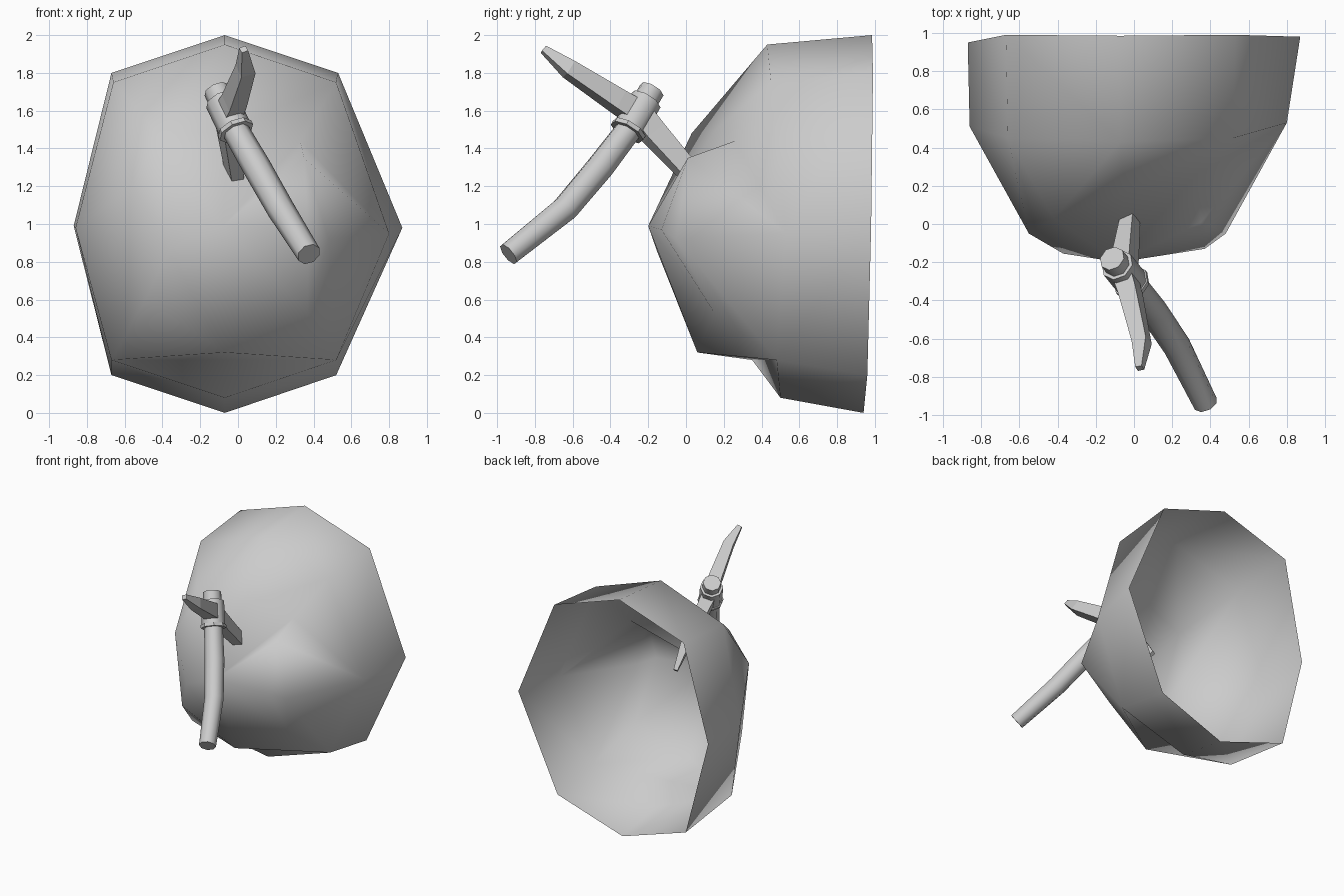
import bpy, bmesh, math
from mathutils import Vector

if "Cube" in bpy.data.objects:
    bpy.data.objects.remove(bpy.data.objects["Cube"])


def finish(bm, name, angle=None):
    bmesh.ops.recalc_face_normals(bm, faces=bm.faces[:])
    me = bpy.data.meshes.new(name)
    bm.to_mesh(me)
    bm.free()
    ob = bpy.data.objects.new(name, me)
    bpy.context.collection.objects.link(ob)
    if angle:
        bpy.ops.object.select_all(action='DESELECT')
        ob.select_set(True)
        bpy.context.view_layer.objects.active = ob
        bpy.ops.object.shade_smooth_by_angle(angle=math.radians(angle))
    return ob


def loft(name, pts, sizes, n, side, angle=None):
    """Capped tube through pts; sizes are half extents (along side, across it)."""
    bm = bmesh.new()
    pts = [Vector(p) for p in pts]
    rings = []
    for i, (p, (a, b)) in enumerate(zip(pts, sizes)):
        d = (pts[min(i + 1, len(pts) - 1)] - pts[max(i - 1, 0)]).normalized()
        u = (side - d * side.dot(d)).normalized()
        v = d.cross(u)
        k = 1 / math.cos(math.pi / n)
        rings.append([bm.verts.new(p + k * (u * a * math.cos(t) + v * b * math.sin(t)))
                      for t in (math.tau * (j + .5) / n for j in range(n))])
    for r, s in zip(rings, rings[1:]):
        for j in range(n):
            bm.faces.new((r[j], r[(j + 1) % n], s[(j + 1) % n], s[j]))
    bm.faces.new(rings[0])
    bm.faces.new(rings[-1])
    return finish(bm, name, angle)


# Rock shell: three eight-sided rings (from the top, clockwise) and a blunt nose, open at the back
back = [(-.07, .985, 2), (.53, .99, 1.8), (.87, .98, .98), (.52, .96, .2),
        (-.07, .94, 0), (-.67, .96, .2), (-.87, .95, .99), (-.67, .99, 1.8)]
middle = [(-.07, .43, 1.95), (.52, .45, 1.75), (.80, .53, .95), (.52, .48, .28),
          (-.07, .50, .08), (-.67, .35, .28), (-.86, .51, .98), (-.66, .45, 1.75)]
front = [(-.05, .16, 1.50), (.33, .26, 1.44), (.48, -.05, .92), (.37, .15, .53),
         (-.07, .06, .32), (-.49, -.04, .6), (-.55, -.05, 1.2), (-.42, .03, 1.48)]
nose = [(-.37, -.155, .86), (-.08, -.2, .99), (.37, -.13, .97), (.35, .01, 1.35)]
bm = bmesh.new()
A, B, C, N = [[bm.verts.new(p) for p in ring] for ring in (back, middle, front, nose)]
for i in range(8):
    j = (i + 1) % 8
    bm.faces.new((A[i], A[j], B[j], B[i]))
    if i not in (1, 3, 4):
        bm.faces.new((B[i], B[j], C[i]))
        bm.faces.new((B[j], C[j], C[i]))
# Overhanging lip at the bottom and bump on the right shoulder
for f in ((B[3], C[4], C[3]), (B[5], C[5], C[4]), (B[3], B[4], B[5]), (B[3], B[5], C[4]),
          (B[1], B[2], C[1]), (B[2], N[3], C[1]), (B[2], C[2], N[3]),
          (C[2], N[2], N[3]), (C[1], N[3], N[1]), (N[3], N[2], N[1])):
    bm.faces.new(f)
for i, k in enumerate((1, None, 2, 1, 0, 0, 0, 1)):
    if k is not None:
        bm.faces.new((C[i], C[(i + 1) % 8], N[k]))
for i, k, m in ((3, 2, 1), (4, 1, 0), (7, 0, 1)):
    bm.faces.new((C[i], N[k], N[m]))
finish(bm, "rock", 180)

# Pick handle with a slight bend
top, end = Vector((-.115, -.18, 1.71)), Vector((.375, -.94, .84))
side = (end - top).cross(Vector((.08, -.51, .35))).normalized()
neck = Vector((-.01, -.31, 1.49))
loft("handle", [top, neck, (.10, -.455, 1.30), (.225, -.64, 1.08), end],
     [(.064, .064), (.066, .066), (.07, .07), (.068, .068), (.06, .06)], 8, side, 60)

# Socket and collar around the handle
axis = (neck - top).normalized()
loft("socket", [top + axis * .07, neck - axis * .01], [(.082, .082)] * 2, 8, side, 60)
loft("collar", [neck - axis * .02, neck + axis * .005], [(.09, .09)] * 2, 8, side)

# Two pick blades, the inner one driven through the rock
hub = Vector((-.055, -.25, 1.58))
loft("outer_blade", [hub, (-.02, -.36, 1.65), (.04, -.62, 1.82), (.03, -.755, 1.925)],
     [(.055, .06), (.05, .055), (.04, .042), (.018, .018)], 4, side)
loft("inner_blade", [hub, (-.045, -.17, 1.48), (-.02, .02, 1.27), (-.03, .18, 1.09)],
     [(.055, .06), (.05, .06), (.036, .05), (.016, .018)], 4, side)
